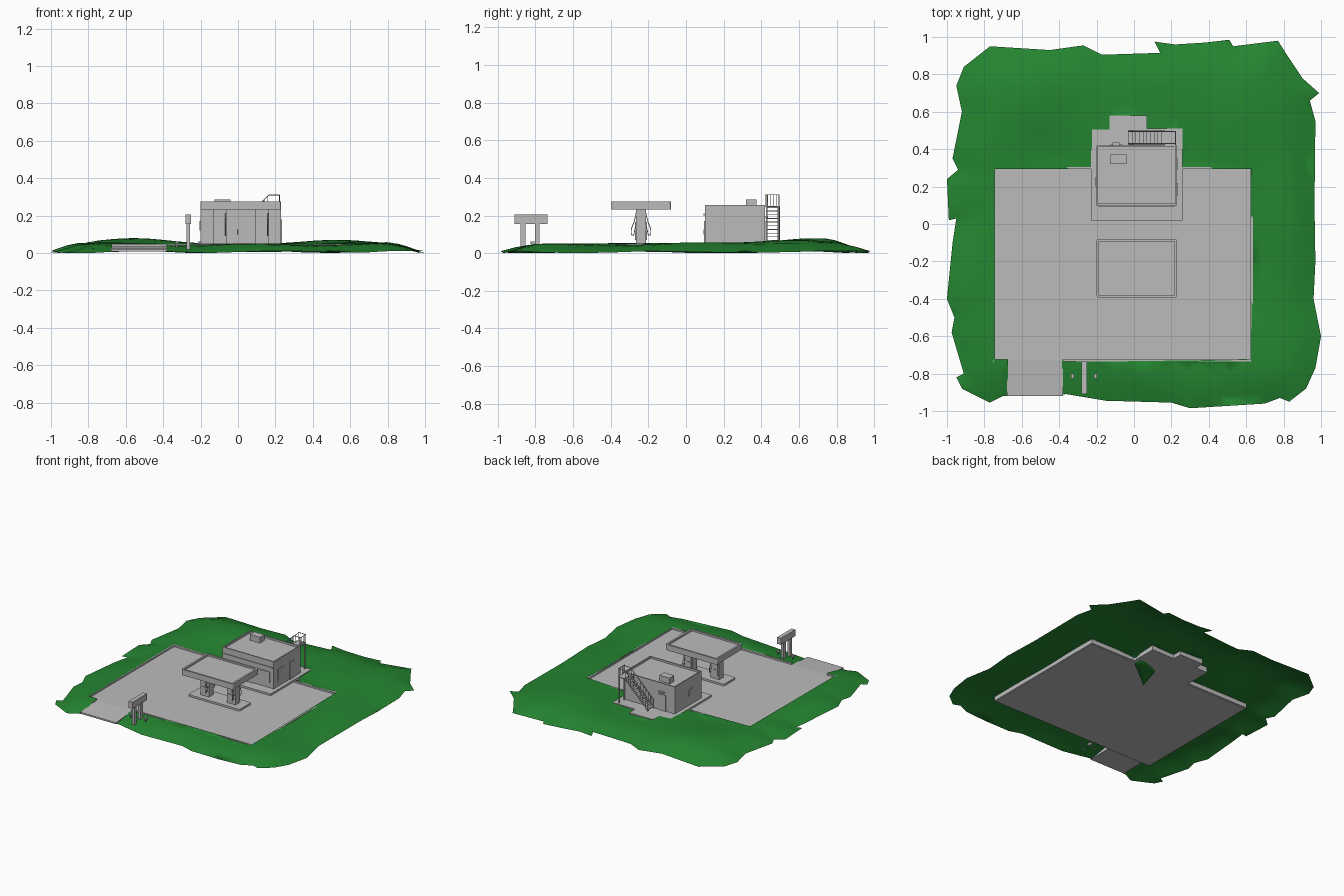
import bpy, bmesh, math, random
from mathutils import Vector
from mathutils.geometry import delaunay_2d_cdt, intersect_point_line

if "Cube" in bpy.data.objects:
    bpy.data.objects.remove(bpy.data.objects["Cube"])

random.seed(4)


def material(name, rgb):
    m = bpy.data.materials.new(name)
    m.diffuse_color = (*rgb, 1)
    m.use_nodes = True
    m.node_tree.nodes["Principled BSDF"].inputs["Base Color"].default_value = m.diffuse_color
    return m


GREY = material("concrete_grey", (0.5, 0.5, 0.5))
GREEN = material("grass_green", (0.018, 0.235, 0.03))


def add_mesh(name, bm, mat=GREY):
    me = bpy.data.meshes.new(name)
    bm.to_mesh(me)
    bm.free()
    me.materials.append(mat)
    ob = bpy.data.objects.new(name, me)
    bpy.context.collection.objects.link(ob)
    return ob


def box(name, x0, x1, y0, y1, z0, z1, rim=0, sink=0, drop=0, round_corners=0):
    """Box; rim/sink press the top face in, drop lowers the top front edge."""
    bm = bmesh.new()
    bmesh.ops.create_cube(bm, size=1)
    for v in bm.verts:
        c = v.co.copy()
        v.co = (x1 if c.x > 0 else x0, y1 if c.y > 0 else y0, z1 if c.z > 0 else z0)
        if drop and c.y < 0 and c.z > 0:
            v.co.z -= drop
    if round_corners:
        es = [e for e in bm.edges if abs(e.verts[0].co.z - e.verts[1].co.z) > 1e-4]
        bmesh.ops.bevel(bm, geom=es, offset=round_corners, segments=3, affect='EDGES', profile=0.5)
    if rim:
        bm.normal_update()
        top = max(bm.faces, key=lambda f: f.normal.z)
        bmesh.ops.inset_individual(bm, faces=[top], thickness=rim)
        r = bmesh.ops.extrude_discrete_faces(bm, faces=[top])
        bmesh.ops.translate(bm, verts=r["faces"][0].verts[:], vec=(0, 0, -sink))
    return add_mesh(name, bm)


def tube(name, pts, r=0.002, spline='POLY'):
    cu = bpy.data.curves.new(name, 'CURVE')
    cu.dimensions = '3D'
    cu.bevel_depth, cu.bevel_resolution, cu.resolution_u = r, 1, 6
    if spline == 'POLY':
        s = cu.splines.new('POLY')
        s.points.add(len(pts) - 1)
        for p, q in zip(s.points, pts):
            p.co = (*q, 1)
    else:
        s = cu.splines.new('BEZIER')
        s.bezier_points.add(len(pts) - 1)
        for p, q in zip(s.bezier_points, pts):
            p.co = q
            p.handle_left_type = p.handle_right_type = 'AUTO'
    cu.materials.append(GREY)
    ob = bpy.data.objects.new(name, cu)
    bpy.context.collection.objects.link(ob)


# ---------- grass: ragged outline with a hole for the paving ----------
OUTER = [(-.91, .84), (-.77, .95), (-.45, .93), (-.27, .955), (-.17, .905), (.14, .915), (.11, .975),
         (.22, .96), (.38, .97), (.51, .985), (.53, .95), (.77, .98), (.82, .9), (.9, .78), (.99, .7),
         (.94, .66), (.97, .55), (.965, .1), (.97, -.2), (.96, -.4), (1, -.6), (.97, -.77), (.92, -.88),
         (.83, -.95), (.78, -.93), (.7, -.96), (.3, -.985), (.2, -.955), (-.15, -.945), (-.36, -.91),
         (-.7, -.92), (-.77, -.955), (-.92, -.88), (-.95, -.82), (-.91, -.8), (-.975, -.58), (-.96, -.5),
         (-1, -.4), (-.97, -.1), (-.95, .03), (-.99, .02), (-1, .24), (-.94, .29), (-.97, .35),
         (-.92, .6), (-.95, .74)]
HOLE = [(-.745, -.725), (-.675, -.725), (-.675, -1.0), (-.385, -1.0), (-.385, -.725), (.625, -.725),
        (.625, .295), (.255, .295), (0, .1), (.06, .3), (.255, .4), (.255, .505), (.065, .505),
        (.065, .575), (-.125, .575), (-.125, .505), (-.225, .505), (-.225, .295), (-.745, .295)]


def inside(p, poly):
    hit = False
    for (ax, ay), (bx, by) in zip(poly, poly[1:] + poly[:1]):
        if (ay > p[1]) != (by > p[1]) and p[0] < (bx - ax) * (p[1] - ay) / (by - ay) + ax:
            hit = not hit
    return hit


def edge_distance(p):
    best = 9
    for a, b in zip(OUTER, OUTER[1:] + OUTER[:1]):
        q, t = intersect_point_line(Vector((*p, 0)), Vector((*a, 0)), Vector((*b, 0)))
        t = min(1, max(0, t))
        best = min(best, math.hypot(p[0] - a[0] - t * (b[0] - a[0]), p[1] - a[1] - t * (b[1] - a[1])))
    return best


def ground(x, y):
    if -.2 < x < .25 and .05 < y < .49:      # tucked under the shop floor
        return 0.004
    s = min(1, edge_distance((x, y)) / 0.19)
    s = math.sin(s * math.pi / 2)
    z = 0.006 + 0.006 * math.sin(9 * x + 7 * y) + 0.039 * s
    for hx, hy, h, r in [(-.6, .64, .038, .25), (.6, .64, .025, .27), (-.88, -.2, .015, .2), (.85, 0, .008, .3)]:
        z += s * h * math.exp(-((x - hx) ** 2 + (y - hy) ** 2) / r ** 2)
    return max(0, z)


pts = [Vector(p) for p in OUTER + HOLE]
n, m = len(OUTER), len(HOLE)
edges = [(i, (i + 1) % n) for i in range(n)] + [(n + i, n + (i + 1) % m) for i in range(m)]
for i in range(-17, 18):
    for j in range(-17, 18):
        p = (i * .057 + random.uniform(-.01, .01), j * .057 + random.uniform(-.01, .01))
        if inside(p, OUTER) and not inside(p, HOLE):
            pts.append(Vector(p))
res = delaunay_2d_cdt(pts, edges, [], 0, 1e-5)
bm = bmesh.new()
vs = [bm.verts.new((v.x, v.y, ground(v.x, v.y))) for v in res[0]]
for f in res[2]:
    c = sum((res[0][i] for i in f), Vector((0, 0))) / len(f)
    if inside(c, OUTER) and not inside(c, HOLE):
        bm.faces.new([vs[i] for i in f])
bmesh.ops.delete(bm, geom=[v for v in bm.verts if not v.link_faces], context='VERTS')
bm.normal_update()
bmesh.ops.reverse_faces(bm, faces=[f for f in bm.faces if f.normal.z < 0])
for f in bm.faces:
    f.smooth = True
add_mesh("grass", bm, GREEN)

# ---------- paving, kerbs and entrance ramp ----------
box("forecourt", -.75, .63, -.73, .30, .01, .036)
box("entrance_ramp", -.68, -.38, -.92, -.73, .008, .036, drop=.016)
for name, *b in [("kerb_left", -.755, -.743, -.735, .305), ("kerb_right", .623, .635, -.735, .305),
                 ("kerb_front_a", -.743, -.68, -.735, -.723), ("kerb_front_b", -.38, .623, -.735, -.723),
                 ("kerb_back_a", -.743, -.23, .293, .305), ("kerb_back_b", .26, .623, .293, .305)]:
    box(name, *b, .015, .048)
box("shop_floor", -.23, .26, .02, .51, .01, .05)
box("back_step", -.13, .07, .51, .58, .01, .05)

# ---------- shop ----------
box("shop", -.20, .23, .10, .42, .045, .255, rim=.012, sink=.014)
box("roof_unit", -.125, -.04, .32, .375, .24, .285)
for i, x in enumerate((-.045, .008)):
    box(f"front_door_{i}", x, x + .05, .095, .102, .05, .17)
    tube(f"door_handle_{i}", [(-.003 + .02 * i, .092, .1), (-.003 + .02 * i, .092, .125)])
for i, x in enumerate((-.175, .09)):
    box(f"front_window_{i}", x, x + .11, .095, .102, .09, .17)
box("front_sign_band", -.19, .22, .094, .102, .2, .21)
box("side_window", .228, .235, .15, .22, .09, .18)
box("side_door", .228, .235, .29, .35, .05, .18)
box("left_window", -.205, -.198, .2, .25, .12, .17)
box("back_door", -.125, -.065, .418, .424, .05, .17)
box("back_lamp", -.115, -.075, .418, .435, .185, .195)

# ---------- outside stair ----------
N = 10
for i in range(N):
    x, z = -.03 + i * .0195, .05 + (i + 1) * .0195
    box(f"stair_tread_{i}", x, x + .02, .43, .495, z - .004, z)
box("stair_landing", .163, .225, .42, .497, .244, .25)
for side, y in (("inner", .43), ("outer", .495)):
    tube(f"stringer_{side}", [(-.03, y, .055), (.165, y, .246)], .004)
    tube(f"handrail_{side}", [(-.03, y, .115), (.165, y, .31), (.222, y, .31)], .0025)
    for k in range(10):
        x = -.025 + k * .0205
        zb = min(.25, .055 + (x + .03))
        tube(f"baluster_{side}_{k}", [(x, y, zb), (x, y, min(.31, zb + .06))], .0015)
tube("landing_rail", [(.222, .42, .31), (.222, .495, .31)], .0025)
for k in range(6):
    tube(f"landing_baluster_{k}", [(.222, .42 + k * .015, .25), (.222, .42 + k * .015, .31)], .0015)
for i, y in enumerate((.43, .49)):
    box(f"landing_post_{i}", .214, .222, y - .004, y + .004, .05, .246)

# ---------- pump island and canopy ----------
box("pump_island", -.20, .23, -.31, -.17, .03, .05, round_corners=.012)
box("canopy", -.20, .23, -.395, -.08, .232, .275, rim=.014, sink=.012, round_corners=.012)
for i, x in enumerate((-.13, .093)):
    box(f"canopy_column_{i}", x, x + .072, -.265, -.213, .045, .235)
    for s, end in ((-1, "front"), (1, "back")):
        y = lambda d: -.239 + s * d
        a, b = sorted((y(.025), y(.031)))
        box(f"pump_screen_{end}_{i}", x + .012, x + .046, a, b, .13, .165)
        box(f"pump_panel_{end}_{i}", x + .012, x + .046, a, b, .07, .12)
        h = x + .064
        tube(f"hose_{end}_{i}", [(h, y(.025), .215), (h, y(.036), .17), (h, y(.052), .11),
                                 (h, y(.044), .095), (h, y(.034), .12), (h, y(.027), .145)], .0025, 'BEZIER')

# ---------- roadside sign and spot lamps ----------
box("sign_board", -.282, -.25, -.91, -.735, .156, .205)
for i, y in enumerate((-.878, -.803)):
    box(f"sign_leg_{i}", -.276, -.256, y, y + .026, .02, .158)
for i, (x, d) in enumerate(((-.33, 1), (-.205, -1))):
    box(f"spot_lamp_{i}", x - .008, x + .008, -.825, -.8, .05, .062)
    box(f"spot_post_{i}", x - .003, x + .003, -.816, -.809, .02, .052)
